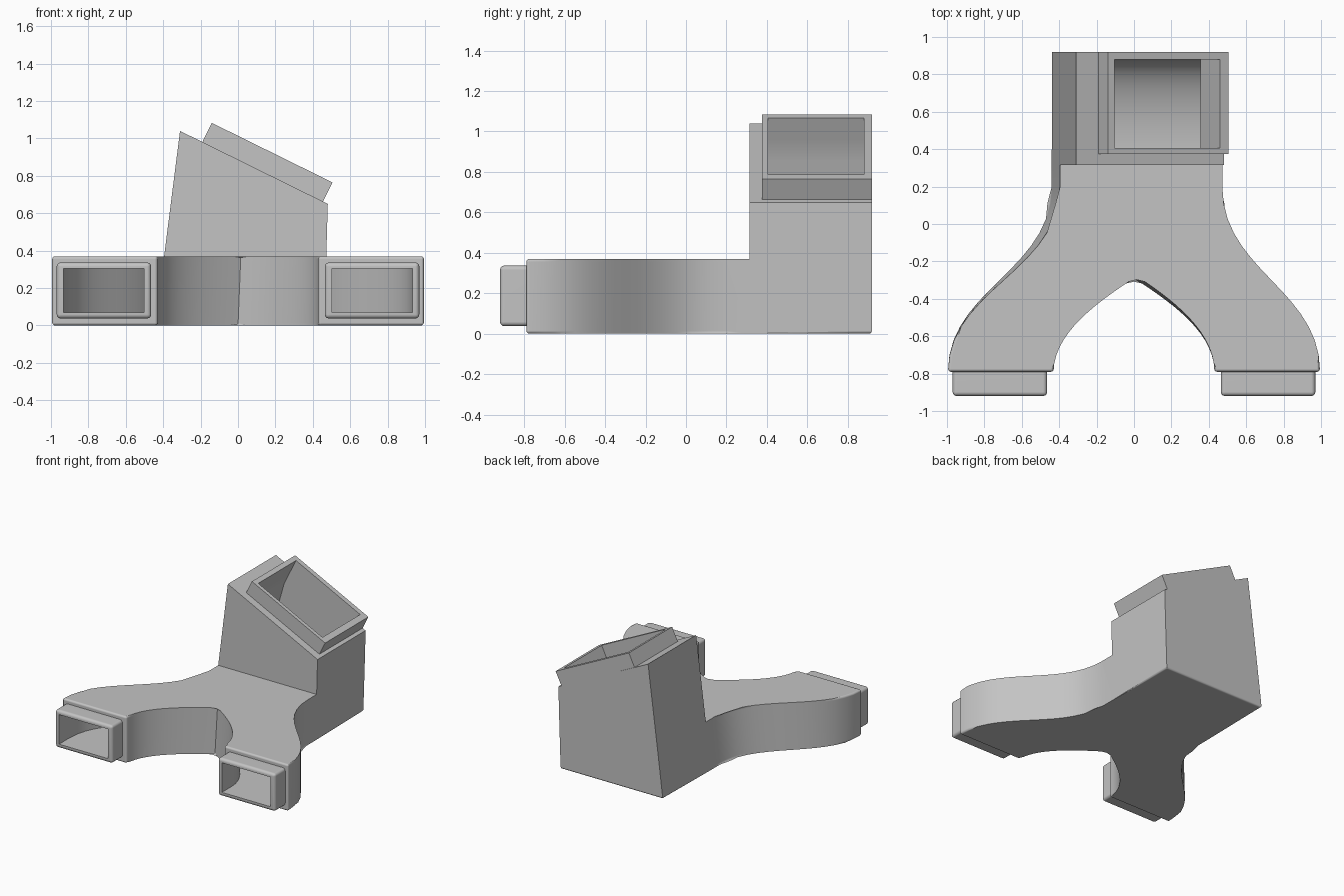
import bpy, bmesh, math
from mathutils import Vector

cube = bpy.data.objects.get("Cube")
if cube:
    bpy.data.objects.remove(cube, do_unlink=True)

grey = bpy.data.materials.new("plain grey")
grey.use_nodes = True
grey.diffuse_color = (0.55, 0.55, 0.55, 1)
grey.node_tree.nodes["Principled BSDF"].inputs["Base Color"].default_value = (0.55, 0.55, 0.55, 1)


def make(name, bm):
    bmesh.ops.recalc_face_normals(bm, faces=bm.faces)
    mesh = bpy.data.meshes.new(name)
    bm.to_mesh(mesh)
    bm.free()
    mesh.materials.append(grey)
    ob = bpy.data.objects.new(name, mesh)
    bpy.context.collection.objects.link(ob)
    return ob


def bezier(a, b, c, d, n=14):
    a, b, c, d = map(Vector, (a, b, c, d))
    return [a * (1 - t)**3 + b * 3 * t * (1 - t)**2 + c * 3 * t * t * (1 - t) + d * t**3
            for t in (i / n for i in range(n + 1))]


def outline(xl, xr, outer, inner, crotch, end, back, shoulder):
    """Forked plan, anticlockwise from the back right corner."""
    def flank(x, s):
        return bezier((x, 0.2), (x, -0.25), (s * outer, -0.35), (s * outer, -0.79))

    def arch(s):
        cx, cy = crotch
        return bezier((s * inner, -0.79), (s * inner, -0.58), (cx + s * 0.2, cy - 0.13), crotch)

    tips = [Vector((x, end)) for x in (-outer, -inner, inner, outer)] if end < -0.8 else []
    pts = [Vector((xr, back)), Vector((xl, back)), Vector((xl, shoulder))]
    pts += flank(xl, -1) + tips[:2] + arch(-1)
    pts += arch(1)[-2::-1] + tips[2:] + flank(xr, 1)[::-1]
    return pts + [Vector((xr, shoulder))]


def ring_walls(bm, low, high):
    for i in range(len(low)):
        j = (i + 1) % len(low)
        bm.faces.new((low[i], low[j], high[j], high[i]))


def loft(name, rings):
    bm = bmesh.new()
    loops = [[bm.verts.new(p) for p in r] for r in rings]
    for a, b in zip(loops, loops[1:]):
        ring_walls(bm, a, b)
    bm.faces.new(loops[0])
    bm.faces.new(loops[-1])
    return make(name, bm)


# Forked base with the slanted tower rising from its back
H = 0.37
bm = bmesh.new()
low = [bm.verts.new((p.x, p.y, 0)) for p in
       outline(-0.44, 0.46, 0.995, 0.43, (0.0, -0.29), -0.79, 0.92, 0.315)]
high = [bm.verts.new((p.x, p.y, H)) for p in
        outline(-0.395, 0.472, 0.995, 0.43, (0.015, -0.28), -0.79, 0.92, 0.315)]
ring_walls(bm, low, high)
bm.faces.new(low)
bm.faces.new(high[2:])
foot = [high[0], high[1], high[2], high[-1]]
crown = [bm.verts.new((-0.31, v.co.y, 1.04) if v.co.x < 0 else (0.48, v.co.y, 0.65)) for v in foot]
ring_walls(bm, foot, crown)
bm.faces.new(crown)


def softened(e):
    a, b = (v.co for v in e.verts)
    if max(a.z, b.z) < 0.01:
        return True
    if min(a.z, b.z) > H - 0.01:
        return max(a.z, b.z) < H + 0.01 and max(a.y, b.y) < 0.21
    return a.y < -0.78 and b.y < -0.78


bmesh.ops.bevel(bm, geom=[e for e in bm.edges if softened(e)], offset=0.015,
                segments=3, profile=0.5, affect='EDGES')
parts = [make("duct_body", bm)]

# Collars on the two leg ends
for side, s in (("left", 1), ("right", -1)):
    bm = bmesh.new()
    bmesh.ops.create_cube(bm, size=1)
    for v in bm.verts:
        v.co = (s * 0.717 + v.co.x * 0.505, -0.845 + v.co.y * 0.15, 0.187 + v.co.z * 0.3)
    bmesh.ops.bevel(bm, geom=[e for e in bm.edges if min(v.co.y for v in e.verts) < -0.9],
                    offset=0.022, segments=3, profile=0.5, affect='EDGES')
    parts.append(make(side + "_leg_collar", bm))

# Collar on the sloping tower top
normal = Vector((0.443, 0, 0.897))


def slope_ring(left, right, front, back, depth):
    (lx, lz), (rx, rz) = left, right
    return [Vector((x, y, z)) - normal * depth for x, y, z in
            ((lx, front, lz), (rx, front, rz), (rx, back, rz), (lx, back, lz))]


parts.append(loft("tower_collar", [slope_ring((-0.14, 1.083), (0.505, 0.765), 0.375, 0.919, d)
                                   for d in (0, 0.145)]))

# Cutter for the passage through the fork and legs
plan = outline(-0.37, 0.40, 0.932, 0.502, (0.005, -0.2), -0.96, 0.41, 0.3)
fork_cutter = loft("fork_cutter", [[(p.x, p.y, z) for p in plan] for z in (0.07, 0.305)])

# Cutter for the passage down the tower, bending forward at the bottom
rings = [slope_ring((-0.105, 1.066), (0.46, 0.787), 0.405, 0.88, d) for d in (-0.03, 0.235)]
for i in range(15):
    t = math.pi / 2 * i / 14
    c, s = math.cos(t), math.sin(t)
    yi, zi = 0.385 + 0.02 * c, 0.325 - 0.02 * s
    yo, zo = 0.385 + 0.495 * c, 0.325 - 0.254 * s
    rings.append([(-0.36, yi, zi), (0.39, yi, zi), (0.39, yo, zo), (-0.36, yo, zo)])
tower_cutter = loft("tower_cutter", rings)

# Hollow every part, then shade
cutters = (fork_cutter, tower_cutter)
for ob in parts:
    for cutter in cutters:
        mod = ob.modifiers.new("hollow", 'BOOLEAN')
        mod.operation = 'DIFFERENCE'
        mod.solver = 'EXACT'
        mod.object = cutter
bpy.context.view_layer.update()
deps = bpy.context.evaluated_depsgraph_get()
hollow = [bpy.data.meshes.new_from_object(ob.evaluated_get(deps)) for ob in parts]
for ob, mesh in zip(parts, hollow):
    ob.modifiers.clear()
    ob.data = mesh
for cutter in cutters:
    bpy.data.objects.remove(cutter, do_unlink=True)

bpy.ops.object.select_all(action='DESELECT')
for ob in parts:
    ob.select_set(True)
bpy.context.view_layer.objects.active = parts[0]
bpy.ops.object.shade_smooth_by_angle(angle=math.radians(32))
for ob in parts:
    ob.modifiers.new("even_shading", 'WEIGHTED_NORMAL').keep_sharp = True
